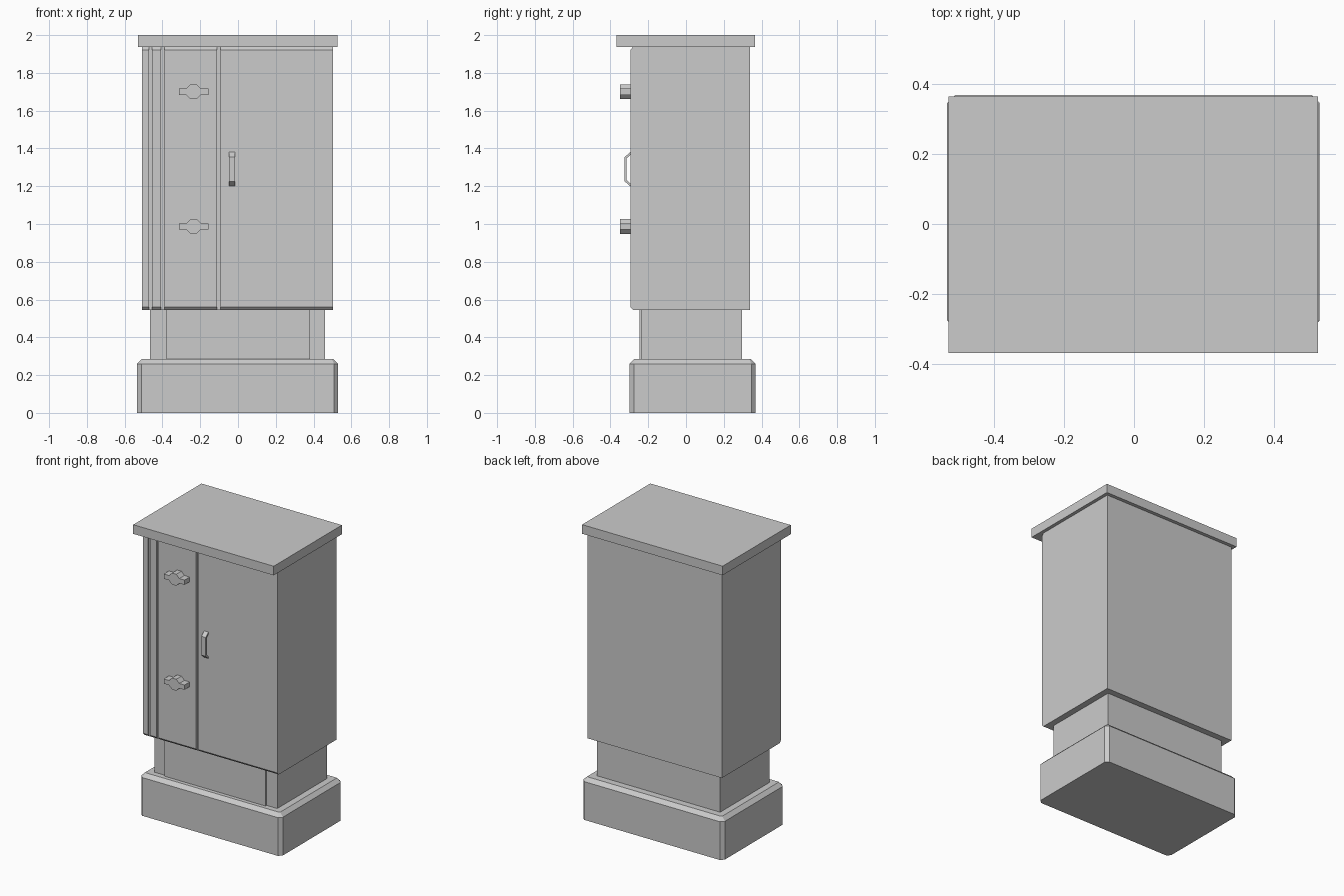
import bpy, bmesh, math
from mathutils import Vector

if "Cube" in bpy.data.objects:
    bpy.data.objects.remove(bpy.data.objects["Cube"])


def extrude(name, outline, to3d, depth_vec):
    """Extrude a 2D outline; to3d maps each outline point into space."""
    bm = bmesh.new()
    face = bm.faces.new([bm.verts.new(to3d(a, b)) for a, b in outline])
    res = bmesh.ops.extrude_face_region(bm, geom=[face])
    verts = [g for g in res["geom"] if isinstance(g, bmesh.types.BMVert)]
    bmesh.ops.translate(bm, verts=verts, vec=Vector(depth_vec))
    bmesh.ops.recalc_face_normals(bm, faces=bm.faces)
    mesh = bpy.data.meshes.new(name)
    bm.to_mesh(mesh)
    bm.free()
    obj = bpy.data.objects.new(name, mesh)
    bpy.context.collection.objects.link(obj)
    return obj


def box(name, x0, x1, y0, y1, z0, z1):
    return extrude(name, [(x0, y0), (x1, y0), (x1, y1), (x0, y1)],
                   lambda x, y: (x, y, z0), (0, 0, z1 - z0))


# Base plinth: chamfered vertical corners, then chamfered top rim
X0, X1, Y0, Y1, C = -0.534, 0.530, -0.298, 0.368, 0.022
outline = [(X0 + C, Y0), (X1 - C, Y0), (X1, Y0 + C), (X1, Y1 - C),
           (X1 - C, Y1), (X0 + C, Y1), (X0, Y1 - C), (X0, Y0 + C)]
base = extrude("base_plinth", outline, lambda x, y: (x, y, 0), (0, 0, 0.285))
bm = bmesh.new()
bm.from_mesh(base.data)
rim = [e for e in bm.edges if all(v.co.z > 0.28 for v in e.verts)]
bmesh.ops.bevel(bm, geom=rim, offset=0.025, segments=1, affect='EDGES')
bm.to_mesh(base.data)
bm.free()

# Neck with a slightly raised front panel
extrude("neck", [(-0.465, -0.235), (-0.378, -0.235), (-0.378, -0.247), (0.38, -0.247),
                 (0.38, -0.235), (0.46, -0.235), (0.46, 0.297), (-0.465, 0.297)],
        lambda x, y: (x, y, 0.285), (0, 0, 0.26))

# Cabinet body: side profile with chamfered front edges
body = extrude("cabinet_body",
               [(-0.28, 0.545), (0.34, 0.545), (0.34, 1.938), (-0.28, 1.938),
                (-0.295, 1.922), (-0.295, 0.561)],
               lambda y, z: (-0.508, y, z), (1.011, 0, 0))

# Vertical grooves between the door panels
for i, gx in enumerate((-0.463, -0.399, -0.101)):
    cutter = box(f"groove_cutter_{i}", gx - 0.009, gx + 0.009, -0.40, -0.28, 0.4, 2.1)
    cutter.hide_render = True
    cutter.hide_viewport = False
    cutter.display_type = 'WIRE'
    mod = body.modifiers.new(f"groove_{i}", 'BOOLEAN')
    mod.operation = 'DIFFERENCE'
    mod.solver = 'EXACT'
    mod.object = cutter

# Roof cap
box("roof_cap", -0.53, 0.526, -0.368, 0.364, 1.938, 2.0)

# Two latches: octagonal knob with a bar through it, as one outline
r = 0.039 / math.cos(math.pi / 8)
octagon = [(r * math.cos(math.radians(22.5 + 45 * k)),
            r * math.sin(math.radians(22.5 + 45 * k))) for k in range(8)]
h = octagon[0][1]
latch = octagon[:4] + [(-0.078, h), (-0.078, -h)] + octagon[4:] + [(0.078, -h), (0.078, h)]
for name, z in (("lower_latch", 0.987), ("upper_latch", 1.70)):
    extrude(name, latch, lambda a, b: (a - 0.235, -0.350, z + b), (0, 0.055, 0))

# Pull handle: open bow profile
extrude("pull_handle",
        [(-0.295, 1.20), (-0.325, 1.226), (-0.325, 1.354), (-0.295, 1.38),
         (-0.295, 1.366), (-0.314, 1.348), (-0.314, 1.232), (-0.295, 1.214)],
        lambda y, z: (-0.048, y, z), (0.032, 0, 0))
